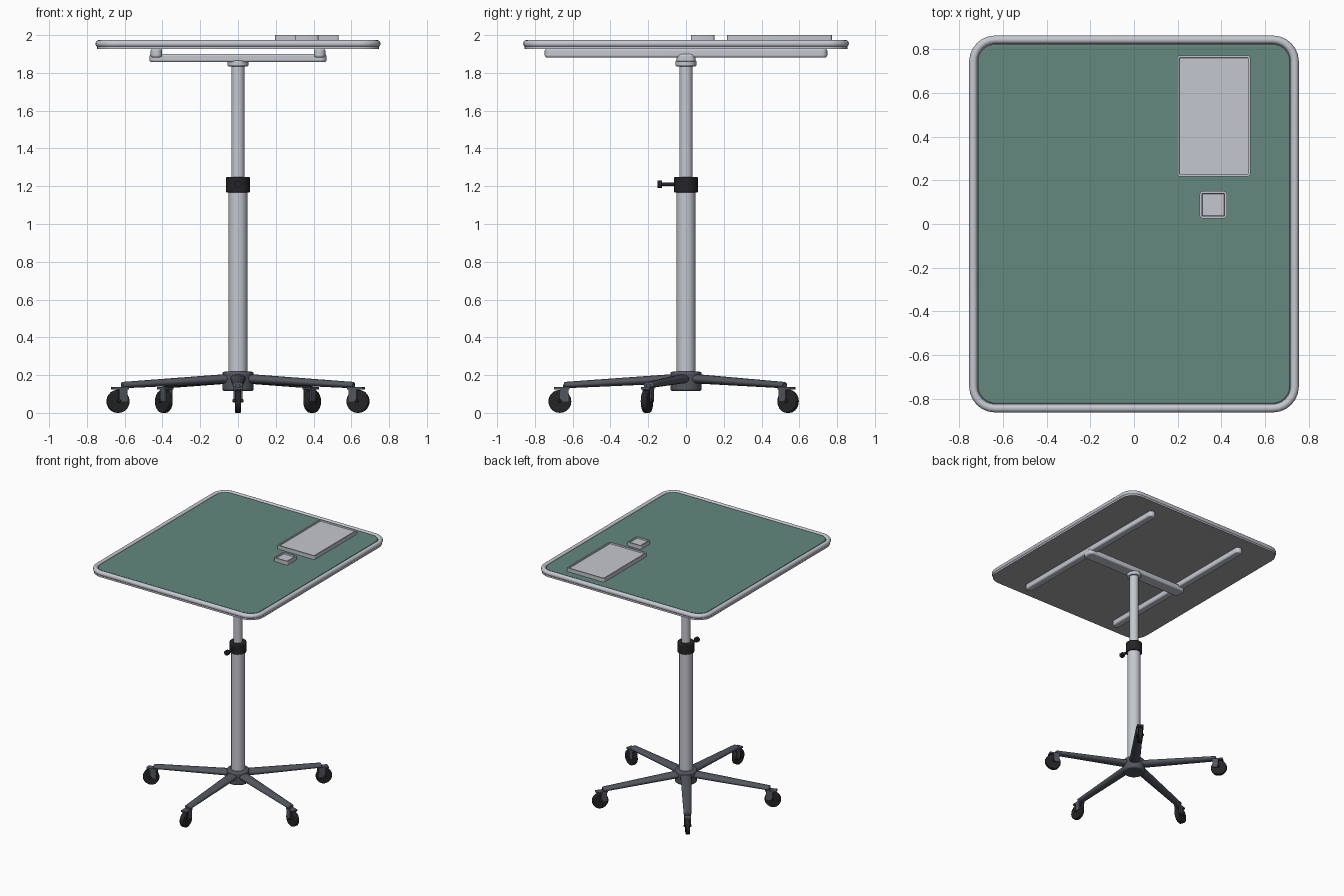
import bpy, bmesh, math
from mathutils import Matrix, Vector

if "Cube" in bpy.data.objects:
    bpy.data.objects.remove(bpy.data.objects["Cube"])


def mat(name, r, g, b):
    m = bpy.data.materials.new(name)
    m.diffuse_color = (r, g, b, 1)
    m.use_nodes = True
    m.node_tree.nodes["Principled BSDF"].inputs["Base Color"].default_value = m.diffuse_color
    return m


SILVER = mat("silver metal", 0.56, 0.575, 0.63)
GREEN = mat("green board", 0.125, 0.25, 0.21)
UNDER = mat("grey underside", 0.38, 0.38, 0.395)
DARK = mat("dark grey base", 0.085, 0.093, 0.11)
BLACK = mat("black plastic", 0.018, 0.018, 0.02)


def finish(name, bm, *mats, bevel=0, smooth=True):
    bmesh.ops.recalc_face_normals(bm, faces=bm.faces[:])
    me = bpy.data.meshes.new(name)
    bm.to_mesh(me)
    bm.free()
    ob = bpy.data.objects.new(name, me)
    bpy.context.collection.objects.link(ob)
    for m in mats:
        me.materials.append(m)
    if bevel:
        b = ob.modifiers.new("bevel", 'BEVEL')
        b.width, b.segments, b.limit_method = bevel, 3, 'ANGLE'
        b.angle_limit = math.radians(50)
    if smooth:
        bpy.ops.object.select_all(action='DESELECT')
        ob.select_set(True)
        bpy.context.view_layer.objects.active = ob
        bpy.ops.object.shade_smooth_by_angle(angle=math.radians(40))
    return ob


def outline(hx, hy, r, n=6):
    pts = []
    for i, (sx, sy) in enumerate([(1, 1), (-1, 1), (-1, -1), (1, -1)]):
        for k in range(n + 1):
            a = math.pi / 2 * (i + k / n)
            pts.append((sx * (hx - r) + r * math.cos(a), sy * (hy - r) + r * math.sin(a)))
    return pts


def slab(cx, cy, hx, hy, r, z0, z1, n=6):
    bm = bmesh.new()
    f = bm.faces.new([bm.verts.new((cx + x, cy + y, z0)) for x, y in outline(hx, hy, r, n)])
    up = bmesh.ops.extrude_face_region(bm, geom=[f])['geom']
    bmesh.ops.translate(bm, verts=[v for v in up if isinstance(v, bmesh.types.BMVert)], vec=(0, 0, z1 - z0))
    bm.faces.ensure_lookup_table()
    bmesh.ops.recalc_face_normals(bm, faces=bm.faces[:])
    return bm


def rod(bm, p, q, r1, r2, seg=20):
    """Tapered rod from p to q."""
    p, q = Vector(p), Vector(q)
    d = q - p
    m = Matrix.Translation((p + q) / 2) @ d.to_track_quat('Z', 'Y').to_matrix().to_4x4()
    bmesh.ops.create_cone(bm, cap_ends=True, segments=seg, radius1=r1, radius2=r2, depth=d.length, matrix=m)


def post(name, z0, z1, r, m, bevel=0, seg=24):
    bm = bmesh.new()
    rod(bm, (0, 0, z0), (0, 0, z1), r, r, seg)
    return finish(name, bm, m, bevel=bevel)


# table top: silver-edged slab with grey underside
bm = slab(0, 0, 0.747, 0.855, 0.11, 1.926, 1.95)
for f in bm.faces:
    f.material_index = 1 if f.normal.z < -0.5 else 0
finish("table_slab", bm, SILVER, UNDER)

# green writing surface, nearly level with the rim
finish("board_surface", slab(0, 0, 0.715, 0.823, 0.08, 1.945, 1.97), GREEN, bevel=0.006)

# raised tubular rim swept round the outline
bm = bmesh.new()
rings = []
for k in range(12):
    a = 2 * math.pi * k / 12
    o = 0.019 * math.cos(a)
    rings.append([bm.verts.new((x, y, 1.955 + 0.019 * math.sin(a)))
                  for x, y in outline(0.736 + o, 0.844 + o, 0.1 + o)])
for k in range(12):
    a, b = rings[k], rings[(k + 1) % 12]
    for i in range(len(a)):
        j = (i + 1) % len(a)
        bm.faces.new((a[i], a[j], b[j], b[i]))
finish("table_rim", bm, SILVER)

# shallow trays on the board
for name, cx, cy, hx, hy in [("large_tray", 0.365, 0.495, 0.168, 0.277),
                             ("small_tray", 0.363, 0.088, 0.062, 0.062)]:
    bm = slab(cx, cy, hx, hy, 0.012, 1.966, 2.0, 3)
    top = [f for f in bm.faces if f.normal.z > 0.5]
    bmesh.ops.inset_region(bm, faces=top, thickness=0.010)
    bmesh.ops.inset_region(bm, faces=top, thickness=0.002, depth=-0.01)
    finish(name, bm, SILVER)

# support rails and cross bar under the top
for side, x in (("left", -0.432), ("right", 0.432)):
    finish(side + "_rail", slab(x, 0, 0.03, 0.748, 0.029, 1.882, 1.928), SILVER, bevel=0.01)
finish("cross_bar", slab(0, 0, 0.468, 0.05, 0.03, 1.857, 1.9), SILVER, bevel=0.01)

# telescopic column
post("top_collar", 1.835, 1.865, 0.055, SILVER, 0.006)
post("upper_tube", 1.15, 1.85, 0.035, SILVER)
post("lower_tube", 0.15, 1.18, 0.05, SILVER)
post("clamp_collar", 1.167, 1.25, 0.063, BLACK, 0.006)
bm = bmesh.new()
rod(bm, (0, -0.05, 1.21), (0, -0.135, 1.21), 0.01, 0.01, 12)
rod(bm, (0, -0.128, 1.21), (0, -0.15, 1.21), 0.02, 0.02, 16)
finish("clamp_knob", bm, BLACK)

# five-legged base
post("hub", 0.115, 0.218, 0.083, DARK, 0.012)
for i in range(5):
    ang = math.radians(-90 + 72 * i)
    spin = Matrix.Rotation(ang, 4, 'Z')

    def place(bm):
        bmesh.ops.transform(bm, matrix=spin, verts=bm.verts[:])
        return bm

    # tapered flattened leg, built along +x then turned into place
    bm = bmesh.new()
    rod(bm, (0.04, 0, 0.182), (0.645, 0, 0.147), 0.042, 0.028, 16)
    for v in bm.verts:
        mid = 0.182 - 0.035 * (v.co.x - 0.04) / 0.605
        v.co.z = mid + (v.co.z - mid) * 0.6
    finish(f"leg_{i + 1}", place(bm), DARK, bevel=0.006)

    # caster fork: top plate, stem and two cheeks
    bm = bmesh.new()
    rod(bm, (0.637, 0, 0.12), (0.637, 0, 0.15), 0.014, 0.014, 12)
    for x, y, z, sx, sy, sz in [(0.657, 0, 0.131, 0.083, 0.047, 0.012),
                                (0.645, 0.02, 0.096, 0.045, 0.008, 0.072),
                                (0.645, -0.02, 0.096, 0.045, 0.008, 0.072)]:
        bmesh.ops.create_cube(bm, size=1, matrix=Matrix.Translation((x, y, z))
                              @ Matrix.Diagonal((sx, sy, sz, 1)))
    finish(f"caster_fork_{i + 1}", place(bm), DARK)

    # wheel with axle
    bm = bmesh.new()
    rod(bm, (0.668, -0.017, 0.061), (0.668, 0.017, 0.061), 0.061, 0.061, 20)
    rod(bm, (0.668, -0.029, 0.064), (0.668, 0.029, 0.064), 0.009, 0.009, 10)
    finish(f"caster_wheel_{i + 1}", place(bm), BLACK, bevel=0.006)
